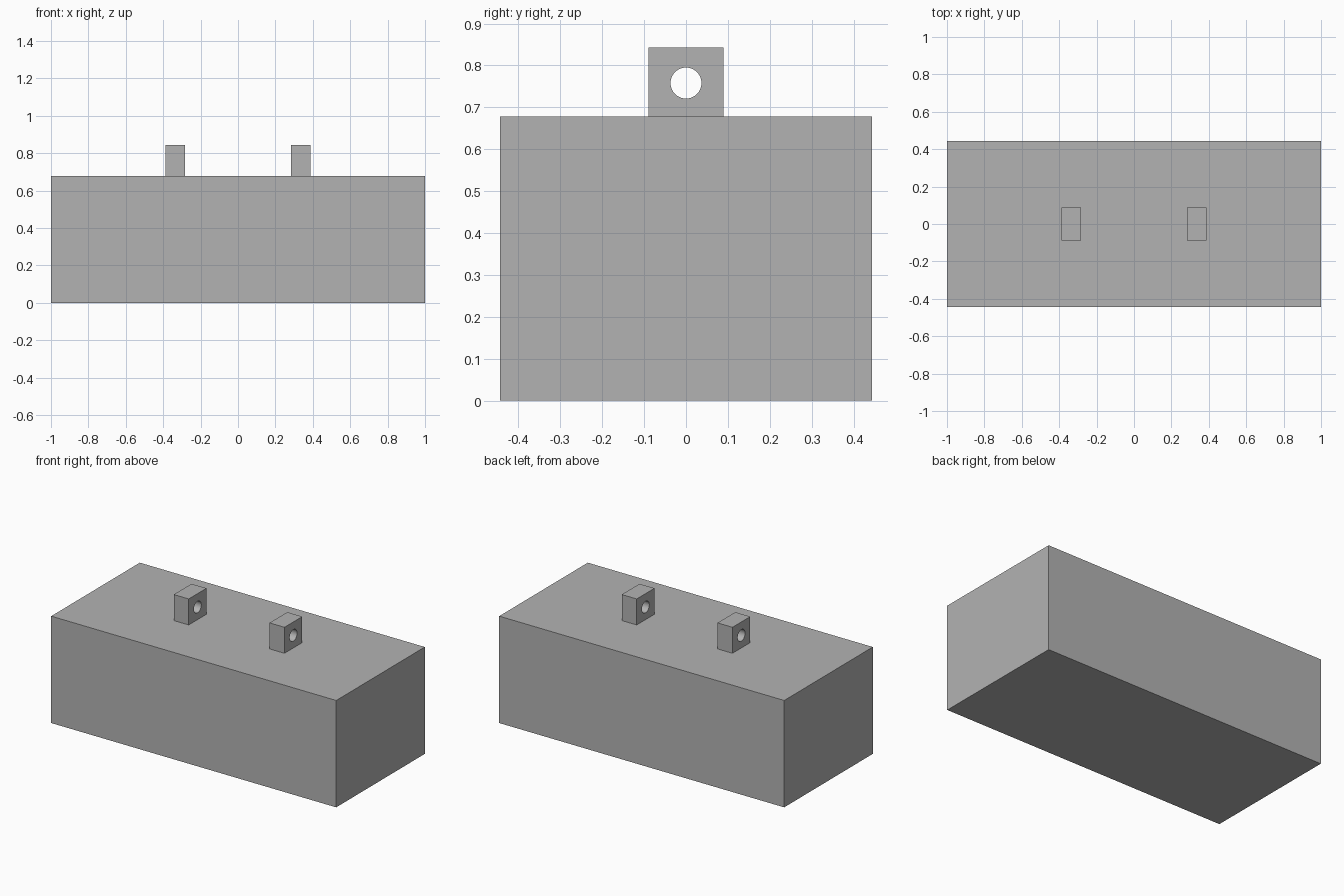
import bpy
import math

if "Cube" in bpy.data.objects:
    bpy.data.objects.remove(bpy.data.objects["Cube"], do_unlink=True)

# Single grey material
grey = bpy.data.materials.new("plain grey")
grey.use_nodes = True
colour = (0.45, 0.45, 0.45, 1)
grey.diffuse_color = colour
grey.node_tree.nodes["Principled BSDF"].inputs["Base Color"].default_value = colour

BODY_TOP = 0.678
LUG_TOP = 0.843


def box(name, centre, size):
    bpy.ops.mesh.primitive_cube_add(size=1, location=centre)
    obj = bpy.context.object
    obj.name = name
    obj.scale = size
    bpy.ops.object.transform_apply(location=False, rotation=False, scale=True)
    obj.data.materials.append(grey)
    return obj


# Main block
box("body_block", (0, 0, BODY_TOP / 2), (2, 0.888, BODY_TOP))

# Cutter for the cross hole through both lugs
bpy.ops.mesh.primitive_cylinder_add(vertices=48, radius=0.037, depth=1.2,
                                    location=(0, 0, 0.758),
                                    rotation=(0, math.pi / 2, 0))
cutter = bpy.context.object
cutter.name = "hole_cutter"
cutter.data.materials.append(grey)
cutter.hide_render = True

# Pair of drilled lugs on the top face
for side, sign in (("left", 1), ("right", -1)):
    lug = box(side + "_lug", (sign * 0.336, 0, (BODY_TOP + LUG_TOP) / 2),
              (0.105, 0.178, LUG_TOP - BODY_TOP))
    hole = lug.modifiers.new("hole", 'BOOLEAN')
    hole.operation = 'DIFFERENCE'
    hole.solver = 'EXACT'
    hole.object = cutter
    bpy.ops.object.modifier_apply(modifier=hole.name)
    bpy.ops.object.shade_smooth_by_angle(angle=math.radians(30))

bpy.data.objects.remove(cutter, do_unlink=True)
